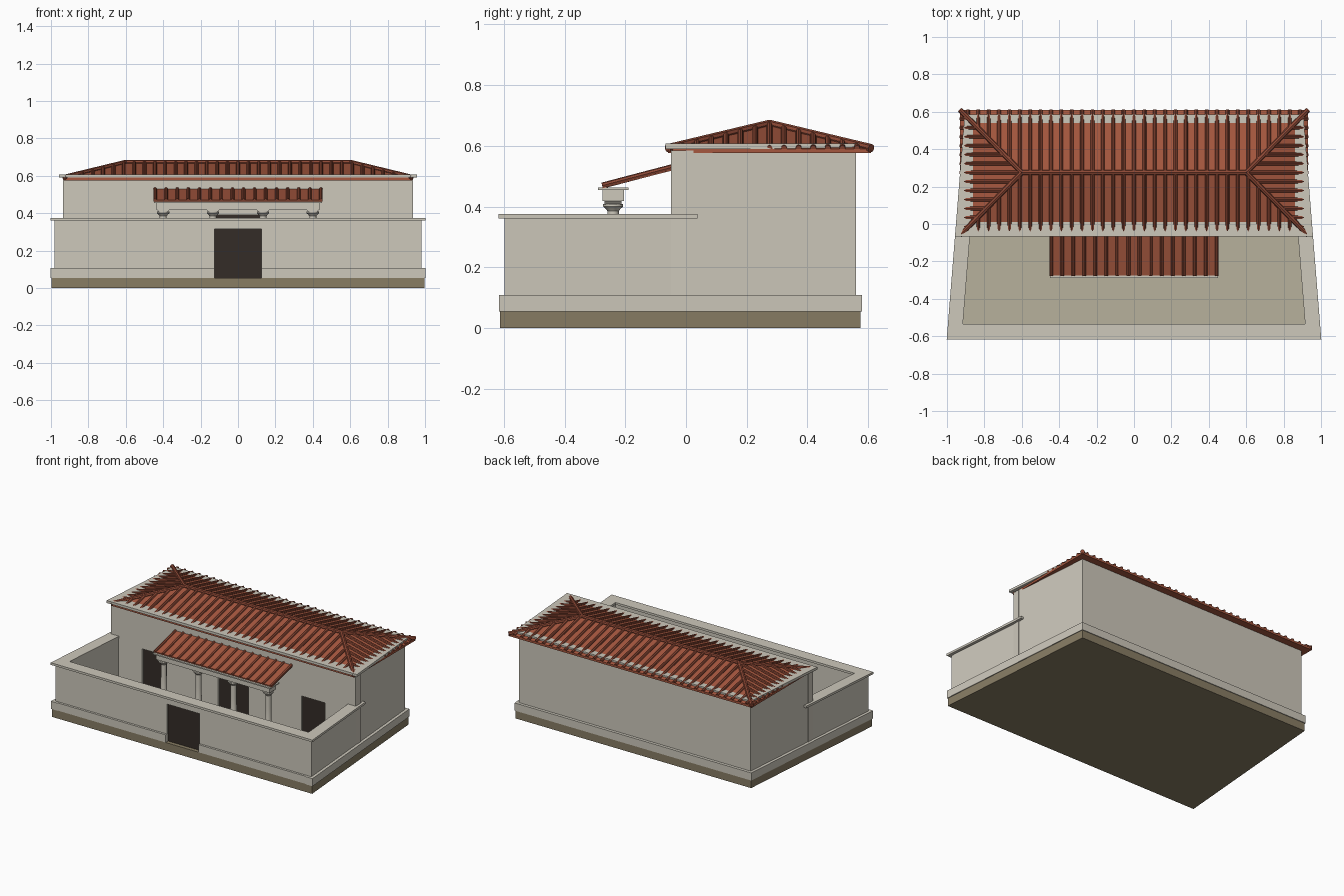
import bpy, bmesh, math
from mathutils import Vector

if "Cube" in bpy.data.objects:
    bpy.data.objects.remove(bpy.data.objects["Cube"])


def material(name, rgb):
    m = bpy.data.materials.new(name)
    m.diffuse_color = (*[(c / 255) ** 2.2 for c in rgb], 1)
    m.use_nodes = True
    m.node_tree.nodes["Principled BSDF"].inputs["Base Color"].default_value = m.diffuse_color
    return m


PLASTER = material("plaster", (204, 199, 186))
EARTH = material("earth", (135, 124, 100))
FLOOR = material("yard_floor", (182, 175, 155))
TILE = material("tile", (165, 88, 65))
RIB = material("rib_tile", (140, 74, 56))
DARK = material("dark_wood", (55, 48, 43))


def finish(name, bm, mat):
    bmesh.ops.recalc_face_normals(bm, faces=bm.faces)
    me = bpy.data.meshes.new(name)
    bm.to_mesh(me)
    bm.free()
    me.materials.append(mat)
    ob = bpy.data.objects.new(name, me)
    bpy.context.collection.objects.link(ob)
    return ob


def sweep(name, pts, offset, mat):
    """Extrude a flat 3D polygon by an offset vector."""
    bm = bmesh.new()
    face = bm.faces.new([bm.verts.new(p) for p in pts])
    out = bmesh.ops.extrude_face_region(bm, geom=[face])["geom"]
    bmesh.ops.translate(bm, vec=offset, verts=[v for v in out if isinstance(v, bmesh.types.BMVert)])
    return finish(name, bm, mat)


def prism(name, pts, z0, z1, mat=PLASTER):
    return sweep(name, [(x, y, z0) for x, y in pts], (0, 0, z1 - z0), mat)


def box(name, x0, x1, y0, y1, z0, z1, mat=PLASTER):
    return prism(name, [(x0, y0), (x1, y0), (x1, y1), (x0, y1)], z0, z1, mat)


def half(y, off=0.0):
    """Half width of the tapering plan at depth y."""
    return 0.98 - 0.08 * (y + 0.6) + off


def slab(name, y0, y1, off, z0, z1, mat=PLASTER):
    a, b = half(y0, off), half(y1, off)
    return prism(name, [(-a, y0), (a, y0), (b, y1), (-b, y1)], z0, z1, mat)


def side_strips(name, y0, y1, outer, inner, z0, z1):
    for s, side in ((-1, "left"), (1, "right")):
        pts = [(s * half(y0, outer), y0), (s * half(y1, outer), y1),
               (s * half(y1, inner), y1), (s * half(y0, inner), y0)]
        prism(f"{side}_{name}", pts, z0, z1)


def bars(name, segments, r, mat, sides=8):
    """Round tile ribs, one for each (start, end) pair."""
    bm = bmesh.new()
    for p, q in segments:
        p, q = Vector(p), Vector(q)
        if (q - p).length < 0.02:
            continue
        rot = (q - p).to_track_quat('Z', 'Y').to_matrix().to_4x4()
        rot.translation = (p + q) / 2
        bmesh.ops.create_cone(bm, cap_ends=True, segments=sides, radius1=r, radius2=r,
                              depth=(q - p).length, matrix=rot)
    return finish(name, bm, mat)


# Ground base and yard floor
slab("base", -0.612, 0.575, 0.015, 0, 0.055, EARTH)
slab("yard_floor", -0.56, 0, -0.03, 0.05, 0.058, FLOOR)

# Plinth around the outside, open at the gate
side_strips("plinth", -0.616, 0.58, 0.02, -0.03, 0.055, 0.108)
slab("back_plinth", 0.54, 0.58, 0.02, 0.055, 0.108)
for s, side in ((-1, "left"), (1, "right")):
    x0, x1 = sorted((s * 0.125, s * 0.96))
    box(f"front_plinth_{side}", x0, x1, -0.612, -0.56, 0.055, 0.108)

# Yard walls with gate
side_strips("yard_wall", -0.597, 0.0, 0, -0.055, 0.055, 0.362)
for s, side in ((-1, "left"), (1, "right")):
    prism(f"front_wall_{side}", [(s * 0.125, -0.597), (s * half(-0.597), -0.597),
                                 (s * half(-0.545), -0.545), (s * 0.125, -0.545)], 0.055, 0.362)
box("gate_lintel", -0.125, 0.125, -0.597, -0.545, 0.315, 0.362)
box("gate", -0.125, 0.125, -0.585, -0.555, 0.055, 0.315, DARK)

# Coping on the yard walls
side_strips("wall_coping", -0.617, 0.038, 0.02, -0.06, 0.36, 0.375)
slab("front_wall_coping", -0.617, -0.535, 0.02, 0.36, 0.375)

# House body, with a front wall pierced by three doorways
slab("house_body", 0, 0.56, 0, 0.055, 0.585)
doors = [(-0.61, 0.09, 0.335), (0, 0.117, 0.39), (0.61, 0.09, 0.335)]
edge = -half(-0.05)
for i, (cx, w, top) in enumerate(doors):
    box(f"house_front_pier_{i}", edge, cx - w, -0.05, 0, 0.055, 0.585)
    box(f"house_lintel_{i}", cx - w, cx + w, -0.05, 0, top, 0.585)
    box(f"house_door_{i}", cx - w, cx + w, -0.035, 0, 0.055, top, DARK)
    edge = cx + w
box("house_front_pier_3", edge, half(-0.05), -0.05, 0, 0.055, 0.585)
slab("roof_cornice", -0.068, 0.585, 0.02, 0.59, 0.607)

# Hipped main roof
EX, RX, Y0, Y1, YR, ZE, ZR = 0.93, 0.6, -0.06, 0.61, 0.275, 0.59, 0.67
bm = bmesh.new()
ring = [(-EX, Y0), (EX, Y0), (EX, Y1), (-EX, Y1)]
low = [bm.verts.new((x, y, 0.576)) for x, y in ring]
up = [bm.verts.new((x, y, ZE)) for x, y in ring]
rl, rr = bm.verts.new((-RX, YR, ZR)), bm.verts.new((RX, YR, ZR))
bm.faces.new(low)
for i in range(4):
    j = (i + 1) % 4
    bm.faces.new((low[i], low[j], up[j], up[i]))
for f in ((up[0], up[1], rr, rl), (up[1], up[2], rr), (up[2], up[3], rl, rr), (up[3], up[0], rl)):
    bm.faces.new(f)
finish("main_roof", bm, TILE)

# Rib tiles running up the four slopes
ribs = []
for i in range(-16, 17):
    x = i * 0.0555
    t = min(1, (EX - abs(x)) / (EX - RX))
    for ye in (Y0, Y1):
        ribs.append(((x, ye, ZE + 0.002), (x, ye + (YR - ye) * t, ZE + (ZR - ZE) * t + 0.002)))
for i in range(-6, 7):
    y = YR + i * 0.048
    t = 1 - abs(y - YR) / (YR - Y0)
    for s in (-1, 1):
        ribs.append(((s * EX, y, ZE + 0.002), (s * (EX - (EX - RX) * t), y, ZE + (ZR - ZE) * t + 0.002)))
bars("roof_ribs", ribs, 0.01, RIB)
hips = [((-RX, YR, ZR + 0.002), (RX, YR, ZR + 0.002))]
for s in (-1, 1):
    for ye in (Y0, Y1):
        hips.append(((s * EX, ye, ZE + 0.002), (s * RX, YR, ZR + 0.002)))
bars("ridge_and_hip_tiles", hips, 0.014, RIB)

# Porch roof leaning on the house
profile = [(-0.275, 0.46), (-0.275, 0.47), (-0.04, 0.532), (-0.04, 0.52)]
sweep("porch_roof", [(-0.45, y, z) for y, z in profile], (0.9, 0, 0), TILE)
bars("porch_ribs", [((-0.443 + i * 0.886 / 15, -0.276, 0.469), (-0.443 + i * 0.886 / 15, -0.04, 0.531))
                    for i in range(16)], 0.01, RIB)

# Porch beam
box("porch_beam", -0.435, 0.435, -0.275, -0.205, 0.418, 0.456)
box("porch_beam_cap", -0.45, 0.45, -0.29, -0.19, 0.455, 0.463)

# Columns turned from a profile, each with a bracket
COLUMN = [(0.03, 0.055), (0.03, 0.08), (0.024, 0.095), (0.019, 0.3), (0.019, 0.385),
          (0.024, 0.392), (0.033, 0.4), (0.033, 0.408)]
for i, cx in enumerate((-0.4, -0.134, 0.134, 0.4)):
    bm = bmesh.new()
    rings = []
    for r, z in COLUMN:
        rings.append([bm.verts.new((cx + r * math.cos(k * math.pi / 8), -0.24 + r * math.sin(k * math.pi / 8), z))
                      for k in range(16)])
    for a, b in zip(rings, rings[1:]):
        for k in range(16):
            bm.faces.new((a[k], a[(k + 1) % 16], b[(k + 1) % 16], b[k]))
    bm.faces.new(rings[0])
    bm.faces.new(rings[-1])
    ob = finish(f"porch_column_{i}", bm, PLASTER)
    bpy.context.view_layer.objects.active = ob
    ob.select_set(True)
    bpy.ops.object.shade_smooth_by_angle(angle=math.radians(35))
    ob.select_set(False)
    sweep(f"porch_bracket_{i}", [(cx - 0.022, -0.268, 0.406), (cx + 0.022, -0.268, 0.406),
                                 (cx + 0.035, -0.268, 0.42), (cx - 0.035, -0.268, 0.42)], (0, 0.056, 0), PLASTER)
